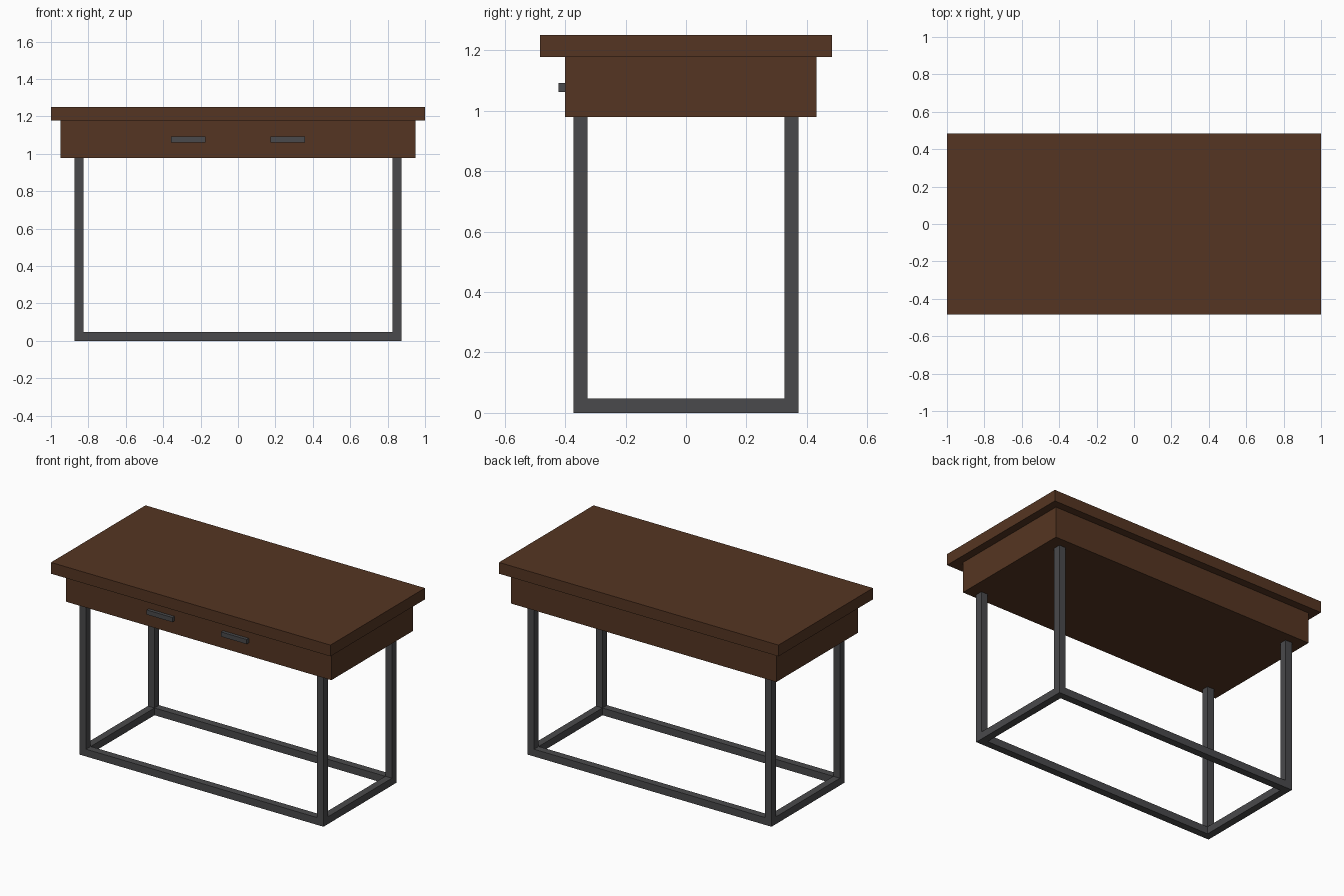
import bpy

if "Cube" in bpy.data.objects:
    bpy.data.objects.remove(bpy.data.objects["Cube"])


def material(name, rgb):
    m = bpy.data.materials.new(name)
    m.diffuse_color = (*rgb, 1.0)
    m.use_nodes = True
    m.node_tree.nodes["Principled BSDF"].inputs["Base Color"].default_value = m.diffuse_color
    return m


wood = material("dark_wood", (0.091, 0.036, 0.016))
metal = material("dark_metal", (0.068, 0.068, 0.072))


def box(name, x, y, z, mat):
    """Box spanning the given (min, max) range on each axis."""
    bpy.ops.mesh.primitive_cube_add(size=1, location=[(a + b) / 2 for a, b in (x, y, z)])
    ob = bpy.context.object
    ob.name = name
    ob.scale = [b - a for a, b in (x, y, z)]
    bpy.ops.object.transform_apply(location=False, rotation=False, scale=True)
    ob.data.materials.append(mat)
    return ob


LX, LY, T = 0.873, 0.373, 0.047   # outer half sizes of the frame, bar thickness
TOP_Z, BOX_Z = 1.178, 0.979

# Table top and drawer case
box("table_top", (-1, 1), (-0.483, 0.483), (TOP_Z, 1.251), wood)
box("drawer_case", (-0.949, 0.949), (-0.401, 0.432), (BOX_Z, TOP_Z), wood)


def band(side, outer):
    """Range of a bar at the outer edge on one side."""
    return tuple(sorted((side * outer, side * (outer - T))))


for sx, side in ((-1, "left"), (1, "right")):
    # Drawer handles
    box(f"{side}_handle", tuple(sorted((sx * 0.174, sx * 0.358))),
        (-0.422, -0.401), (1.062, 1.092), metal)
    # Legs
    for sy, end in ((-1, "front"), (1, "back")):
        box(f"{end}_{side}_leg", band(sx, LX), band(sy, LY), (0, BOX_Z), metal)
    # Short floor rails
    box(f"{side}_floor_rail", band(sx, LX), (-LY + T, LY - T), (0, T), metal)

# Long floor rails
for sy, end in ((-1, "front"), (1, "back")):
    box(f"{end}_floor_rail", (-LX + T, LX - T), band(sy, LY), (0, T), metal)
